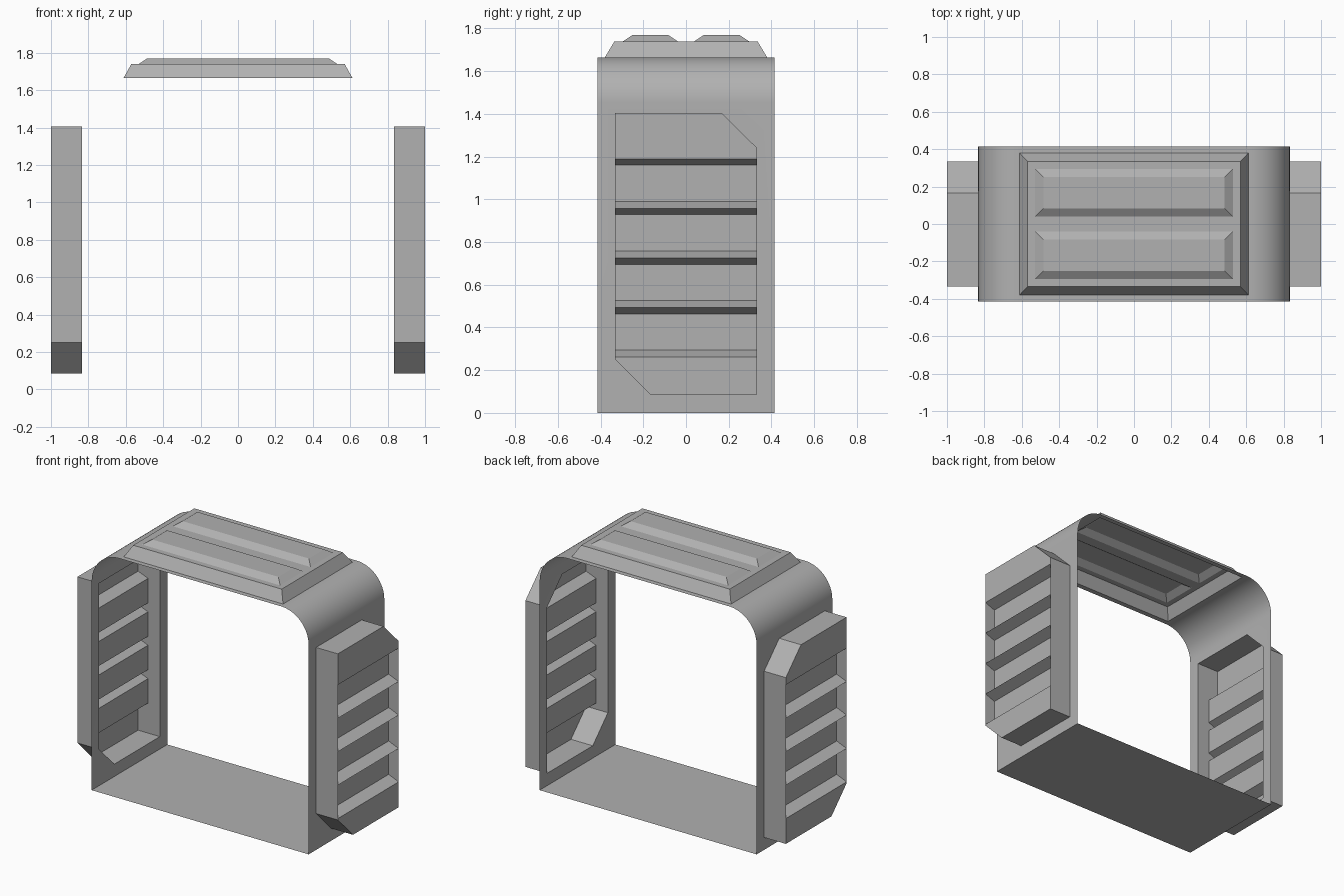
import bpy, bmesh, math
from mathutils import Vector

if "Cube" in bpy.data.objects:
    bpy.data.objects.remove(bpy.data.objects["Cube"])

W, D, H, R = 0.833, 0.415, 1.665, 0.212     # shell half width, half depth, height, corner radius
XO, XI, PY = 1.0, 0.924, 0.333              # vent outer / recessed plane, half depth
# vent outline (y, z), counter-clockwise seen from +x
OUTLINE = [(-0.167, 0.086), (PY, 0.086), (PY, 1.24), (0.167, 1.405), (-PY, 1.405), (-PY, 0.252)]

grey = bpy.data.materials.new("mid_grey")
grey.diffuse_color = (0.44, 0.44, 0.44, 1)
grey.use_nodes = True
grey.node_tree.nodes["Principled BSDF"].inputs["Base Color"].default_value = grey.diffuse_color


def ruled(bm, a, b, closed=False):
    """Quads between two matching point paths."""
    n = len(a)
    va, vb = [bm.verts.new(p) for p in a], [bm.verts.new(p) for p in b]
    for i in range(n if closed else n - 1):
        j = (i + 1) % n
        bm.faces.new((va[i], va[j], vb[j], vb[i]))


def fill(bm, loops, normal):
    """Flat sheet bounded by the first loop, with the other loops as holes."""
    edges = []
    for loop in loops:
        vs = [bm.verts.new(p) for p in loop]
        edges += [bm.edges.new((vs[i], vs[(i + 1) % len(vs)])) for i in range(len(vs))]
    bmesh.ops.triangle_fill(bm, edges=edges, use_beauty=True, normal=normal)


def rect(x, y0, y1, z):
    return [(-x, y0, z), (x, y0, z), (x, y1, z), (-x, y1, z)]


def finish(bm, name, centre=None, flip=False):
    bmesh.ops.remove_doubles(bm, verts=bm.verts[:], dist=1e-5)
    if centre is not None:
        bmesh.ops.recalc_face_normals(bm, faces=bm.faces[:])
        c = Vector(centre)
        flip = sum(f.calc_area() * f.normal.dot(f.calc_center_median() - c) for f in bm.faces) < 0
    if flip:
        bmesh.ops.reverse_faces(bm, faces=bm.faces[:])
    me = bpy.data.meshes.new(name)
    bm.to_mesh(me)
    bm.free()
    me.materials.append(grey)
    ob = bpy.data.objects.new(name, me)
    bpy.context.collection.objects.link(ob)
    return ob


# Thin band: floor, two open walls, rounded shoulders, open roof
bm = bmesh.new()
fill(bm, [rect(W, -D, D, 0)], (0, 0, -1))
fill(bm, [rect(W - R, -D, D, H), rect(0.612, -0.38, 0.38, H)], (0, 0, 1))
for s in (-1, 1):
    wall = [(s * W, -D, 0), (s * W, D, 0), (s * W, D, H - R), (s * W, -D, H - R)]
    fill(bm, [wall, [(s * W, y, z) for y, z in OUTLINE]], (s, 0, 0))
    arc = [(s * (W - R + R * math.cos(t)), H - R + R * math.sin(t))
           for t in (math.pi / 2 * i / 16 for i in range(17))]
    ruled(bm, [(x, -D, z) for x, z in arc], [(x, D, z) for x, z in arc])
shell = finish(bm, "band_shell", (0, 0, 0.8))
bpy.context.view_layer.objects.active = shell
shell.select_set(True)
bpy.ops.object.shade_smooth_by_angle(angle=math.radians(30))

# Roof panel: hollow bevelled plate with two raised ribs
bm = bmesh.new()
plate = rect(0.57, -0.335, 0.335, 1.74)
ruled(bm, rect(0.612, -0.38, 0.38, H), plate, True)
ribs = []
for y in (-0.167, 0.167):
    base = rect(0.53, y - 0.128, y + 0.128, 1.74)
    top = rect(0.485, y - 0.083, y + 0.083, 1.77)
    ruled(bm, base, top, True)
    fill(bm, [top], (0, 0, 1))
    ribs.append(base)
fill(bm, [plate] + ribs, (0, 0, 1))
finish(bm, "roof_panel", (0, 0, 1.5))

# Side vents: hollow chamfered boxes with louvred outer faces
for s, name in ((1, "right_vent"), (-1, "left_vent")):
    bm = bmesh.new()
    ruled(bm, [(s * W, y, z) for y, z in OUTLINE], [(s * XO, y, z) for y, z in OUTLINE], True)
    path = [(XO, 1.19)]
    for i in range(4):
        t = 1.19 - 0.232 * i
        path += [(XI, t - 0.03), (XI, t - 0.2), (XO, t - 0.232)]
    ruled(bm, [(s * x, -PY, z) for x, z in path], [(s * x, PY, z) for x, z in path])
    z_top, z_low = path[0][1], path[-1][1]
    upper = [(-PY, z_top), (PY, z_top)] + OUTLINE[2:5]
    lower = OUTLINE[:2] + [(PY, z_low), (-PY, z_low), OUTLINE[5]]
    for cap in (upper, lower):
        bm.faces.new([bm.verts.new((s * XO, y, z)) for y, z in cap])
    finish(bm, name, flip=s < 0)
